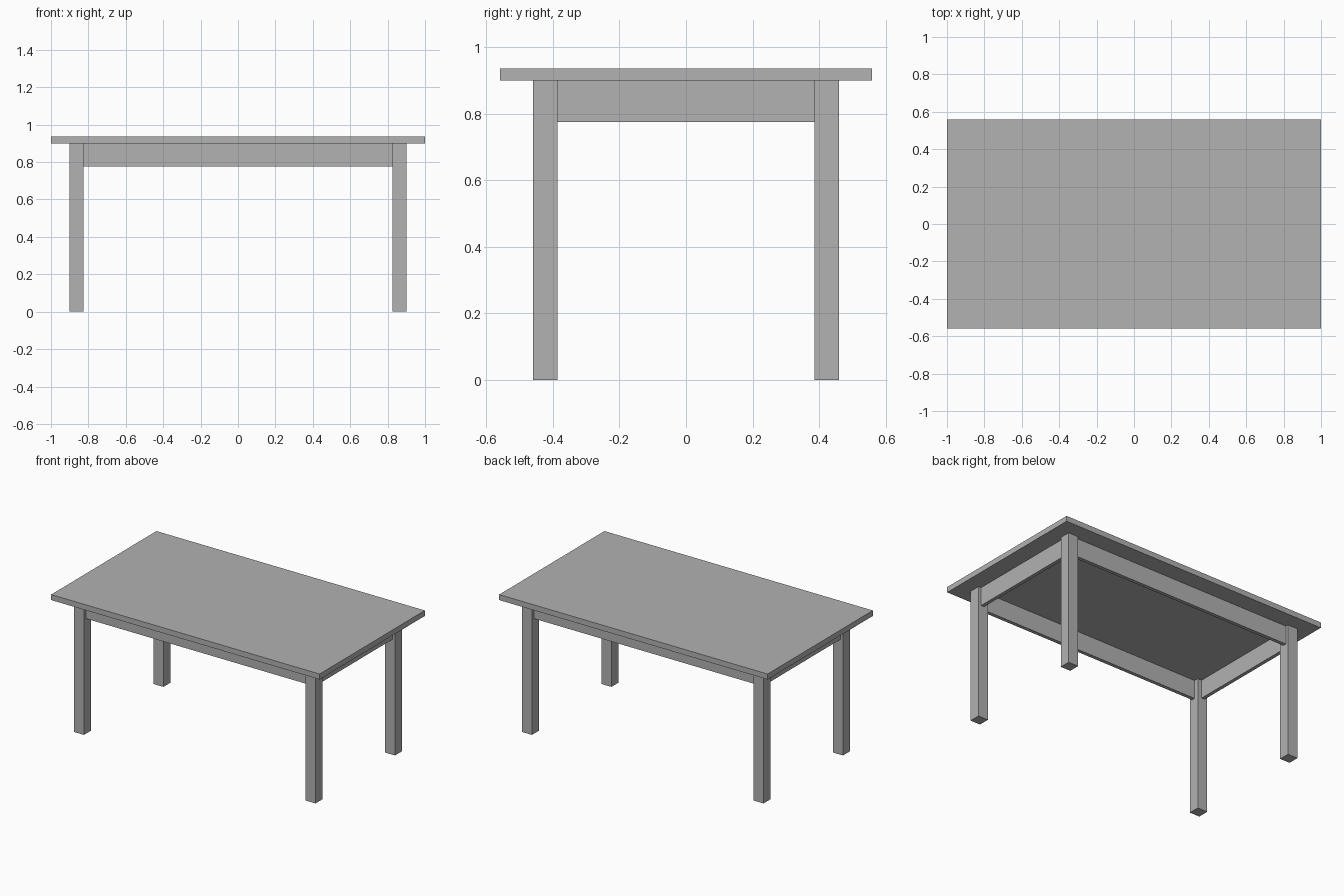
import bpy

if "Cube" in bpy.data.objects:
    bpy.data.objects.remove(bpy.data.objects["Cube"], do_unlink=True)

# Single plain finish
grey = bpy.data.materials.new("light_grey")
grey.use_nodes = True
colour = (0.445, 0.445, 0.445, 1)
grey.diffuse_color = colour
grey.node_tree.nodes["Principled BSDF"].inputs["Base Color"].default_value = colour


def box(name, low, high):
    """Axis-aligned box between two corners."""
    centre = [(a + b) / 2 for a, b in zip(low, high)]
    bpy.ops.mesh.primitive_cube_add(size=1, location=centre)
    obj = bpy.context.object
    obj.name = name
    obj.scale = [b - a for a, b in zip(low, high)]
    bpy.ops.object.transform_apply(location=False, rotation=False, scale=True)
    obj.data.materials.append(grey)


HALF_X, HALF_Y = 1.0, 0.56       # tabletop half size
TOP, UNDERSIDE = 0.937, 0.90
OUT_X, OUT_Y = 0.90, 0.46        # outer faces of the legs
LEG = 0.074                      # leg width
APRON_LOW = 0.776
RECESS, THICK = 0.02, 0.024      # apron set back from leg faces

# Tabletop
box("tabletop", (-HALF_X, -HALF_Y, UNDERSIDE), (HALF_X, HALF_Y, TOP))

# Four square legs
in_x, in_y = OUT_X - LEG, OUT_Y - LEG
for side, x in (("left", in_x), ("right", -OUT_X)):
    for end, y in (("front", -OUT_Y), ("back", in_y)):
        box(f"{end}_{side}_leg", (x, y, 0), (x + LEG, y + LEG, UNDERSIDE))

# Long aprons between the legs
far = OUT_Y - RECESS
for name, y in (("front_apron", -far), ("back_apron", far - THICK)):
    box(name, (-in_x, y, APRON_LOW), (in_x, y + THICK, UNDERSIDE))

# Short aprons between the legs
far = OUT_X - RECESS
for name, x in (("right_apron", -far), ("left_apron", far - THICK)):
    box(name, (x, -in_y, APRON_LOW), (x + THICK, in_y, UNDERSIDE))
